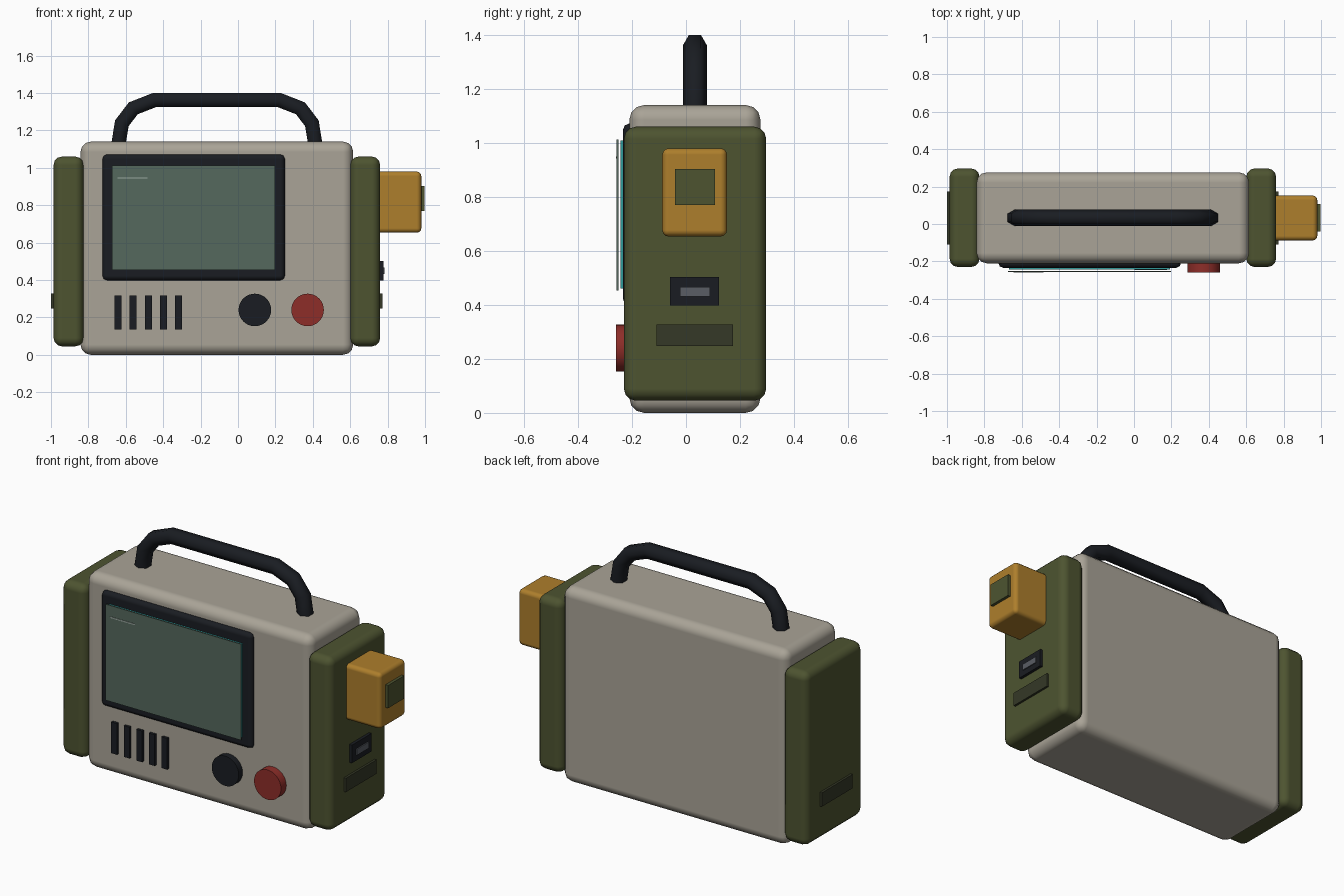
import bpy, bmesh, math
from mathutils import Vector

if "Cube" in bpy.data.objects:
    bpy.data.objects.remove(bpy.data.objects["Cube"])

CX, CY = -0.113, 0.033   # centre of the main case


def material(name, rgb):
    m = bpy.data.materials.new(name)
    m.diffuse_color = (*rgb, 1)
    m.use_nodes = True
    m.node_tree.nodes["Principled BSDF"].inputs["Base Color"].default_value = m.diffuse_color
    return m


BEIGE = material("beige", (0.40, 0.37, 0.31))
GREEN = material("olive", (0.075, 0.088, 0.03))
OLIVE_DARK = material("dark_olive", (0.035, 0.04, 0.02))
DARK = material("black", (0.01, 0.012, 0.016))
YELLOW = material("amber", (0.42, 0.21, 0.025))
RED = material("red", (0.27, 0.027, 0.022))
TEAL = material("teal", (0.03, 0.32, 0.32))
GLASS = material("glass", (0.09, 0.14, 0.11))
STEEL = material("steel", (0.10, 0.11, 0.13))
PALE = material("pale", (0.35, 0.42, 0.38))


def add_object(name, bm, mat):
    bmesh.ops.recalc_face_normals(bm, faces=bm.faces)
    me = bpy.data.meshes.new(name)
    bm.to_mesh(me)
    bm.free()
    me.materials.append(mat)
    ob = bpy.data.objects.new(name, me)
    bpy.context.collection.objects.link(ob)
    return ob


def box(name, x, y, z, mat, bevel=0.0, segments=3):
    """Box from (min, max) ranges, with optional rounded edges."""
    bm = bmesh.new()
    bmesh.ops.create_cube(bm, size=1)
    for v in bm.verts:
        v.co = [(r[0] + r[1]) / 2 + c * (r[1] - r[0]) for r, c in zip((x, y, z), v.co)]
    ob = add_object(name, bm, mat)
    if bevel:
        ob.data.shade_smooth()
        mod = ob.modifiers.new("round", 'BEVEL')
        mod.width, mod.segments = bevel, segments
        mod.harden_normals = True
    return ob


def knob(name, x, z, radius, y_front, mat):
    y_back = -0.19
    bpy.ops.mesh.primitive_cylinder_add(
        vertices=32, radius=radius, depth=y_back - y_front,
        location=(x, (y_front + y_back) / 2, z), rotation=(math.pi / 2, 0, 0))
    ob = bpy.context.object
    ob.name = name
    ob.data.materials.append(mat)
    bpy.ops.object.shade_smooth_by_angle(angle=math.radians(35))


def tube(name, path, radius, sides, mat):
    """Tube along a path in the xz plane."""
    bm = bmesh.new()
    rings = []
    for i, p in enumerate(path):
        t_in = (p - path[i - 1]).normalized() if i else (path[1] - p).normalized()
        t_out = (path[i + 1] - p).normalized() if i < len(path) - 1 else t_in
        t = (t_in + t_out).normalized()
        n = Vector((-t.z, 0, t.x)) / t.dot(t_in)
        rings.append([bm.verts.new(p + Vector((0, radius * math.cos(a), 0)) + n * radius * math.sin(a))
                      for a in (2 * math.pi * k / sides for k in range(sides))])
    for a, b in zip(rings, rings[1:]):
        for k in range(sides):
            j = (k + 1) % sides
            bm.faces.new((a[k], a[j], b[j], b[k]))
    bm.faces.new(rings[0])
    bm.faces.new(rings[-1])
    ob = add_object(name, bm, mat)
    bpy.context.view_layer.objects.active = ob
    ob.select_set(True)
    bpy.ops.object.shade_smooth_by_angle(angle=math.radians(65))
    ob.select_set(False)


# main case
box("case", (-0.842, 0.616), (-0.21, 0.276), (0, 1.14), BEIGE, 0.055)

# end bumpers, each with a recessed-look grip plate
for side, s in (("left", -1), ("right", 1)):
    def span(a, b):
        return sorted((CX + s * a, CX + s * b))
    box(side + "_bumper", span(0.713, 0.873), (-0.23, 0.297), (0.045, 1.06), GREEN, 0.045)
    box(side + "_grip_plate", span(0.86, 0.886), (-0.11, 0.174), (0.247, 0.328), OLIVE_DARK)

# carry handle
half = [(0.529, 1.10), (0.524, 1.14), (0.508, 1.238), (0.447, 1.318), (0.334, 1.362)]
path = [Vector((CX - x, CY, z)) for x, z in half] + [Vector((CX + x, CY, z)) for x, z in reversed(half)]
tube("carry_handle", path, 0.044, 6, DARK)

# screen assembly
box("screen_frame", (-0.725, 0.251), (-0.234, -0.16), (0.398, 1.072), DARK, 0.025, 2)
box("screen_panel", (-0.668, 0.192), (-0.243, -0.225), (0.461, 1.008), TEAL)
box("screen_glass", (-0.674, 0.198), (-0.257, -0.25), (0.453, 1.013), GLASS)
box("screen_glint", (-0.644, -0.484), (-0.26, -0.256), (0.942, 0.949), PALE)

# speaker slats
for i in range(5):
    x = -0.66 + i * 0.081
    box(f"speaker_slat_{i + 1}", (x, x + 0.037), (-0.226, -0.19), (0.136, 0.318), DARK)

# front knobs
knob("black_knob", 0.09, 0.24, 0.087, -0.246, DARK)
knob("red_knob", 0.372, 0.24, 0.087, -0.259, RED)

# side module with its cap
box("side_module", (0.74, 0.98), (-0.088, 0.152), (0.653, 0.98), YELLOW, 0.024)
box("side_module_cap", (0.97, 0.997), (-0.04, 0.108), (0.77, 0.903), GREEN)

# side port
box("port_housing", (0.745, 0.777), (-0.059, 0.122), (0.398, 0.503), DARK)
box("port_contact", (0.765, 0.783), (-0.022, 0.089), (0.431, 0.467), STEEL)
